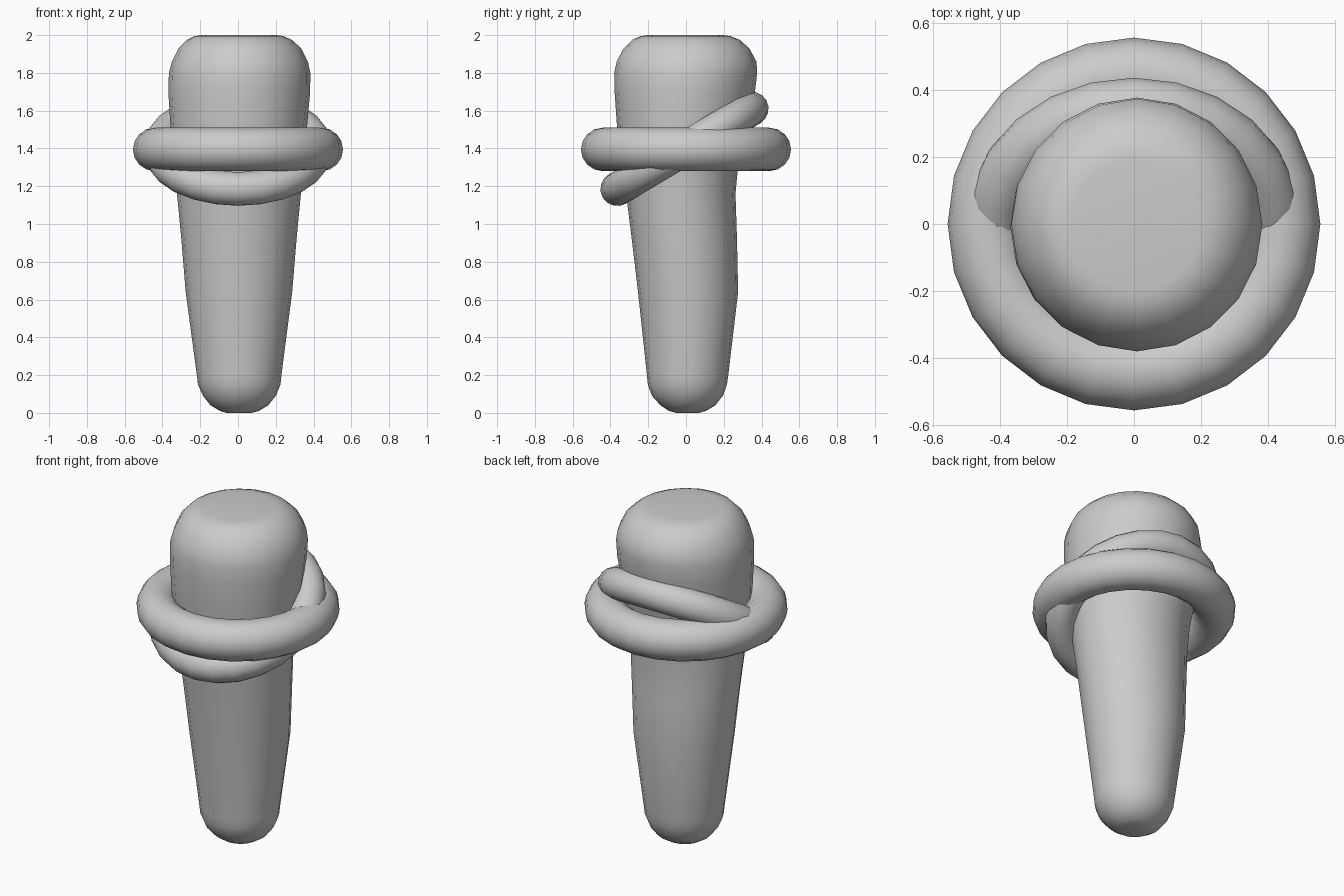
import bpy, bmesh
from math import sin, cos, pi, radians

if "Cube" in bpy.data.objects:
    bpy.data.objects.remove(bpy.data.objects["Cube"])


def smooth(obj, angle=50):
    bpy.ops.object.select_all(action='DESELECT')
    obj.select_set(True)
    bpy.context.view_layer.objects.active = obj
    bpy.ops.object.shade_smooth_by_angle(angle=radians(angle))


def loft(name, rings, sides):
    """Capped loft through rings of (z, x min, x max, y min, y max)."""
    bm = bmesh.new()
    loops = []
    for z, x0, x1, y0, y1 in rings:
        cx, cy, rx, ry = (x0 + x1) / 2, (y0 + y1) / 2, (x1 - x0) / 2, (y1 - y0) / 2
        loops.append([bm.verts.new((cx + rx * cos(2 * pi * i / sides),
                                    cy + ry * sin(2 * pi * i / sides), z))
                      for i in range(sides)])
    for a, b in zip(loops, loops[1:]):
        for i in range(sides):
            j = (i + 1) % sides
            bm.faces.new((a[i], a[j], b[j], b[i]))
    bm.faces.new(loops[0][::-1])
    bm.faces.new(loops[-1])
    mesh = bpy.data.meshes.new(name)
    bm.to_mesh(mesh)
    bm.free()
    obj = bpy.data.objects.new(name, mesh)
    bpy.context.collection.objects.link(obj)
    smooth(obj)
    return obj


def ring(name, location, tilt, major, minor):
    bpy.ops.mesh.primitive_torus_add(location=location, rotation=(tilt, 0, 0),
                                     major_radius=major, minor_radius=minor,
                                     major_segments=24, minor_segments=16)
    obj = bpy.context.object
    obj.name = name
    smooth(obj)
    return obj


# Tapered, slightly uneven peg with rounded ends
loft("peg", [
    (0.00, -0.06, 0.07, -0.05, 0.07),
    (0.01, -0.095, 0.11, -0.09, 0.105),
    (0.04, -0.145, 0.16, -0.135, 0.155),
    (0.09, -0.185, 0.20, -0.18, 0.195),
    (0.15, -0.212, 0.225, -0.202, 0.217),
    (0.20, -0.218, 0.23, -0.207, 0.224),
    (0.64, -0.277, 0.287, -0.254, 0.276),
    (0.92, -0.30, 0.31, -0.287, 0.27),
    (1.16, -0.323, 0.333, -0.317, 0.262),
    (1.30, -0.335, 0.345, -0.337, 0.275),
    (1.51, -0.357, 0.365, -0.365, 0.325),
    (1.70, -0.369, 0.382, -0.378, 0.365),
    (1.80, -0.366, 0.383, -0.38, 0.377),
    (1.86, -0.35, 0.37, -0.367, 0.373),
    (1.93, -0.315, 0.335, -0.33, 0.335),
    (1.975, -0.27, 0.285, -0.285, 0.285),
    (1.995, -0.23, 0.24, -0.24, 0.235),
    (2.00, -0.19, 0.20, -0.20, 0.195),
], 20)

# Level ring and the thinner tilted ring crossing through it
ring("level_ring", (0, 0, 1.395), 0, 0.441, 0.115)
ring("tilted_ring", (0, -0.008, 1.398), radians(30.9), 0.414, 0.09)
